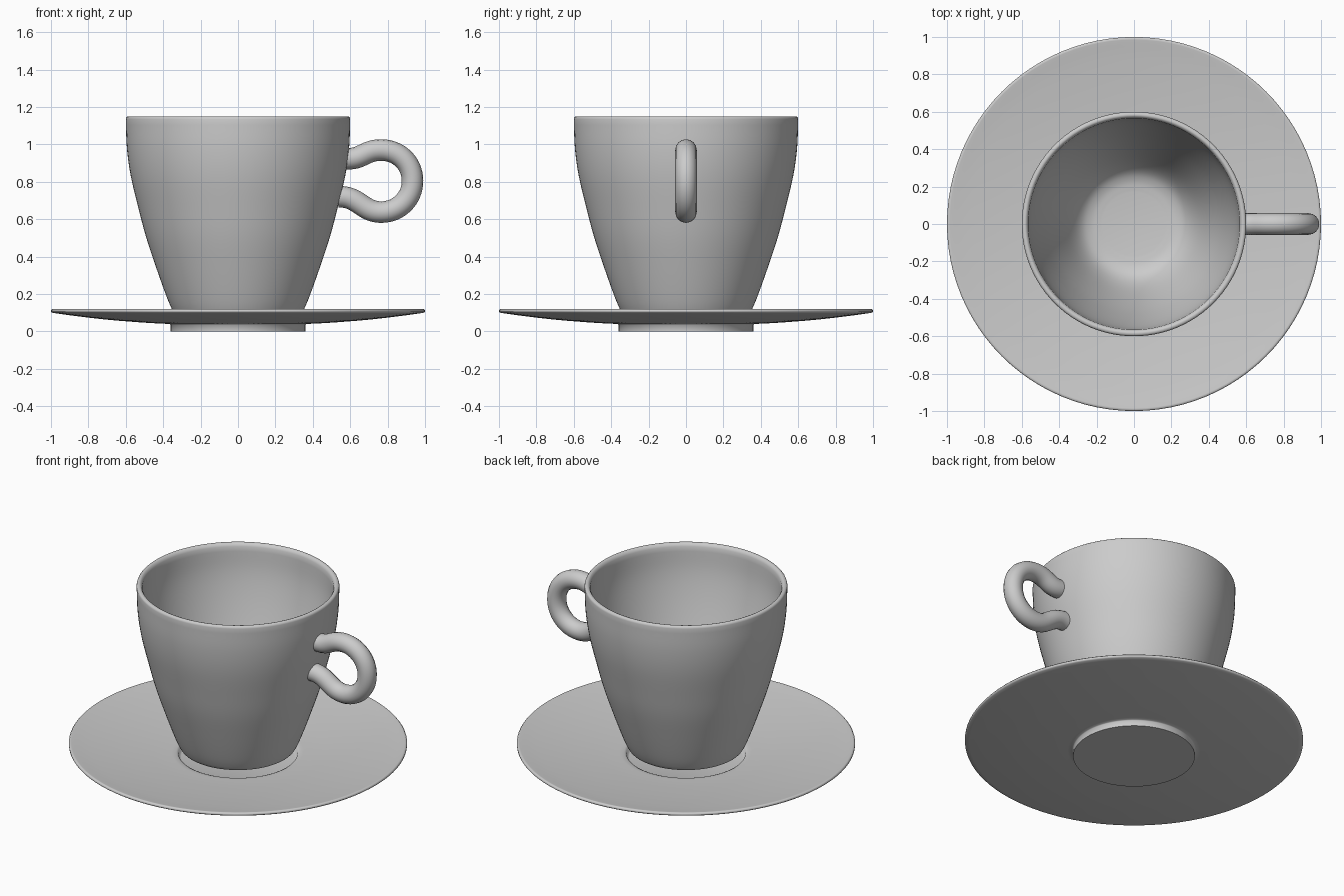
import bpy, bmesh, math
from mathutils import Vector

if "Cube" in bpy.data.objects:
    bpy.data.objects.remove(bpy.data.objects["Cube"])


def smooth_path(pts, steps=5):
    """Catmull-Rom curve through 2D points."""
    p = [Vector(q) for q in pts]
    p = [2 * p[0] - p[1]] + p + [2 * p[-1] - p[-2]]
    out = []
    for a, b, c, d in zip(p, p[1:], p[2:], p[3:]):
        for i in range(steps):
            t = i / steps
            out.append(0.5 * (2 * b + (c - a) * t + (2 * a - 5 * b + 4 * c - d) * t * t
                              + (3 * b - a - 3 * c + d) * t ** 3))
    return out + [p[-2]]


def shade(obj):
    bpy.ops.object.select_all(action='DESELECT')
    obj.select_set(True)
    bpy.context.view_layer.objects.active = obj
    bpy.ops.object.shade_smooth_by_angle(angle=math.radians(60))


def lathe(name, profile, sides=96):
    """Revolve an (r, z) profile that starts and ends on the axis."""
    bm = bmesh.new()
    vs = [bm.verts.new((r, 0, z)) for r, z in profile]
    es = [bm.edges.new(e) for e in zip(vs, vs[1:])]
    bmesh.ops.spin(bm, geom=vs + es, cent=(0, 0, 0), axis=(0, 0, 1),
                   angle=math.tau, steps=sides, use_merge=True)
    bmesh.ops.remove_doubles(bm, verts=bm.verts[:], dist=1e-5)
    bmesh.ops.recalc_face_normals(bm, faces=bm.faces[:])
    mesh = bpy.data.meshes.new(name)
    bm.to_mesh(mesh)
    bm.free()
    obj = bpy.data.objects.new(name, mesh)
    bpy.context.collection.objects.link(obj)
    shade(obj)
    return obj


# Saucer: flat foot, gently rising underside, thin rim, sunken well in the middle
saucer_under = smooth_path([(0.365, 0.04), (0.5, 0.047), (0.7, 0.063),
                            (0.88, 0.084), (0.993, 0.1)])
saucer_rim = [(1.0, 0.105), (1.0, 0.113), (0.994, 0.12)]
saucer_top = smooth_path([(0.985, 0.119), (0.88, 0.103), (0.7, 0.081), (0.5, 0.062),
                          (0.365, 0.053)])
saucer_well = [(0.352, 0.047), (0.345, 0.022), (0.335, 0.018), (0, 0.018)]
lathe("saucer", [(0, 0), (0.36, 0), (0.36, 0.036)] + saucer_under
      + saucer_rim + saucer_top + saucer_well)

# Cup: rounded base, flaring wall, rounded lip, hollow inside with a thicker bottom
cup_outer = smooth_path([(0.3, 0.078), (0.335, 0.092), (0.356, 0.125), (0.387, 0.2),
                         (0.437, 0.34), (0.49, 0.5), (0.53, 0.65), (0.573, 0.83),
                         (0.594, 0.98), (0.6, 1.135)])
cup_lip = [(0.598, 1.143), (0.592, 1.149), (0.582, 1.15), (0.574, 1.147)]
cup_inner = smooth_path([(0.565, 1.13), (0.555, 0.98), (0.527, 0.83), (0.48, 0.65),
                         (0.432, 0.5), (0.372, 0.34), (0.325, 0.24), (0.28, 0.18),
                         (0.23, 0.152), (0.17, 0.142)])
lathe("cup", [(0, 0.075), (0.27, 0.075)] + cup_outer + cup_lip + cup_inner + [(0, 0.14)])

# Handle: round tube along (x, z) knots with left and right bezier handles
k = 0.094
knots = [((0.53, 0.925), (0.575, 0.925), (0.66, 0.915)),
         ((0.675, 0.97), (0.765, 0.97), (0.765 + k, 0.97)),
         ((0.933, 0.805 + k), (0.933, 0.805), (0.933, 0.805 - k)),
         ((0.765 + k, 0.638), (0.765, 0.638), (0.665, 0.638)),
         ((0.645, 0.725), (0.535, 0.72), (0.5, 0.72))]
curve = bpy.data.curves.new("handle", 'CURVE')
curve.dimensions = '3D'
curve.resolution_u = 16
curve.bevel_depth = 0.0575
curve.bevel_resolution = 6
curve.use_fill_caps = True
spline = curve.splines.new('BEZIER')
spline.bezier_points.add(len(knots) - 1)
for bp, (left, co, right) in zip(spline.bezier_points, knots):
    bp.handle_left_type = bp.handle_right_type = 'FREE'
    bp.handle_left = (left[0], 0, left[1])
    bp.co = (co[0], 0, co[1])
    bp.handle_right = (right[0], 0, right[1])
handle = bpy.data.objects.new("handle", curve)
bpy.context.collection.objects.link(handle)
bpy.ops.object.select_all(action='DESELECT')
handle.select_set(True)
bpy.context.view_layer.objects.active = handle
bpy.ops.object.convert(target='MESH')
shade(bpy.context.view_layer.objects.active)
